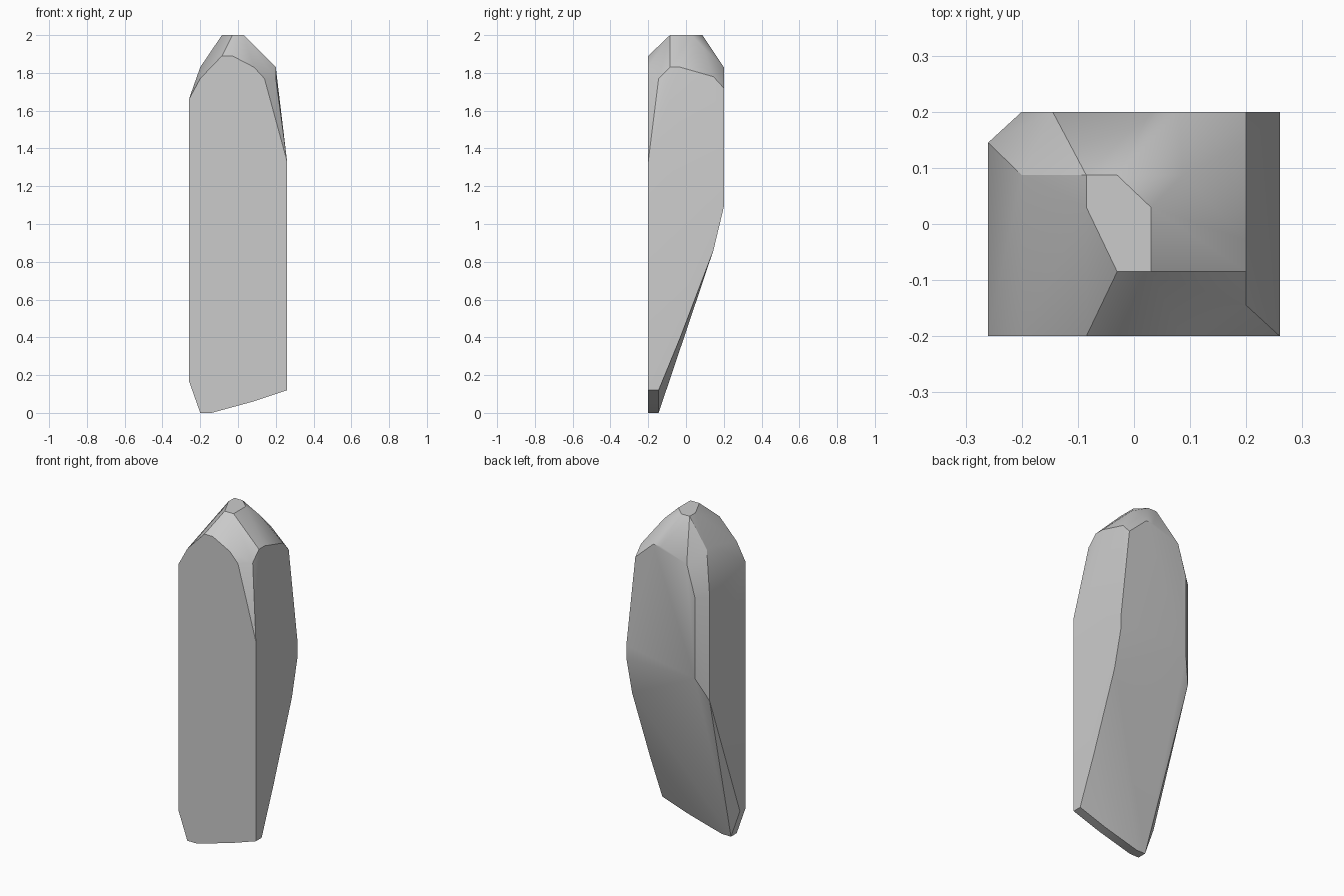
import bpy
import bmesh
import math

default_cube = bpy.data.objects.get("Cube")
if default_cube:
    bpy.data.objects.remove(default_cube, do_unlink=True)


def make_material(name, colour):
    material = bpy.data.materials.new(name)
    material.use_nodes = True
    material.diffuse_color = colour
    material.node_tree.nodes["Principled BSDF"].inputs["Base Color"].default_value = colour
    return material


def at_depth(y, outline):
    """Stand an (x, z) outline upright at depth y."""
    return [(x, y, z) for x, z in outline]


def at_height(z, outline):
    """Lay an (x, y) outline flat at height z."""
    return [(x, y, z) for x, y in outline]


def on_side(x, outline):
    """Stand a (y, z) outline on a plane of constant x."""
    return [(x, y, z) for y, z in outline]


# Slanted foot, shared by the front face and the thin lip behind it
foot = [(-.26, .17), (-.2, 0), (-.14, 0), (.08, .06), (.26, .12)]

# Flat front face, with its shoulders rising to a blunt tip
front_shoulders = [(.26, 1.33), (.14, 1.77), (.085, 1.83), (-.03, 1.89),
                   (-.085, 1.89), (-.2, 1.77), (-.26, 1.66)]

# Upright back face, above the long taper
back_face = [(.26, 1.09), (.26, 1.17), (.2, 1.72), (.08, 1.83), (.03, 1.83),
             (-.145, 1.77), (-.2, 1.58), (-.2, 1.09)]

# Small flat cap
cap = [(-.085, .087), (-.03, .087), (.03, .03), (.03, -.085),
       (-.03, -.085), (-.085, .03)]

# Bulges along the sides
right_taper = [(-.03, .4), (.145, .86)]
right_shoulder = [(-.145, 1.77), (-.085, 1.83), (-.03, 1.83), (.145, 1.78)]
left_edge = [(.145, .95), (.145, 1.58)]
left_shoulder = [(.03, 1.83), (.087, 1.83)]

points = (at_depth(-.2, foot + front_shoulders)
          + at_depth(-.145, foot)
          + at_depth(.2, back_face)
          + at_height(2, cap)
          + at_height(1.94, [(.087, .087)])
          + on_side(.26, right_taper)
          + on_side(.2, right_shoulder)
          + on_side(-.26, left_edge)
          + on_side(-.2, left_shoulder))

# Wrap the outlines in one faceted stone
bm = bmesh.new()
for point in points:
    bm.verts.new(point)
bmesh.ops.convex_hull(bm, input=bm.verts[:])
loose = [vert for vert in bm.verts if not vert.link_faces]
bmesh.ops.delete(bm, geom=loose, context='VERTS')
bmesh.ops.dissolve_limit(bm, angle_limit=math.radians(1),
                         verts=bm.verts[:], edges=bm.edges[:])
bmesh.ops.recalc_face_normals(bm, faces=bm.faces[:])

mesh = bpy.data.meshes.new("stone_shard")
bm.to_mesh(mesh)
bm.free()
mesh.materials.append(make_material("stone grey", (.6, .6, .6, 1)))

stone = bpy.data.objects.new("stone_shard", mesh)
bpy.context.collection.objects.link(stone)

# Soft facets with crisp main edges
bpy.ops.object.select_all(action='DESELECT')
stone.select_set(True)
bpy.context.view_layer.objects.active = stone
bpy.ops.object.shade_smooth_by_angle(angle=math.radians(30))
